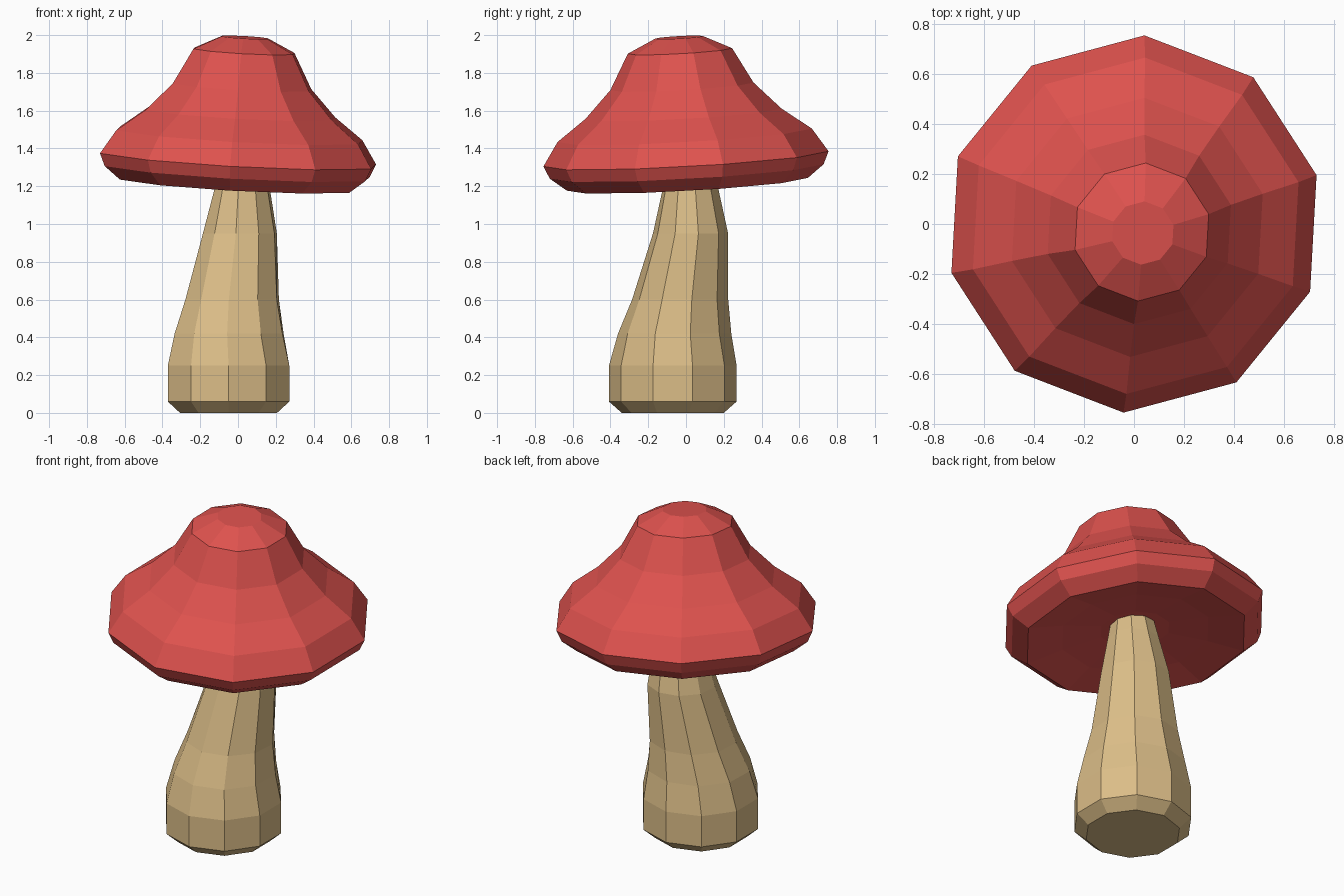
import bpy, bmesh
from math import sin, cos, radians
from mathutils import Matrix, Vector

SIDES = 10

cube = bpy.data.objects.get("Cube")
if cube:
    bpy.data.objects.remove(cube, do_unlink=True)


def material(name, rgb):
    mat = bpy.data.materials.new(name)
    mat.use_nodes = True
    mat.diffuse_color = (*rgb, 1)
    mat.node_tree.nodes["Principled BSDF"].inputs["Base Color"].default_value = (*rgb, 1)
    return mat


def loft(name, rings, mat):
    """Skin rings of (radius, x, y, z, turn in degrees), closing both ends."""
    bm = bmesh.new()
    loops = []
    for r, x, y, z, turn in rings:
        angles = [radians(turn + 360 * i / SIDES) for i in range(SIDES)]
        loops.append([bm.verts.new((x + r * cos(a), y + r * sin(a), z)) for a in angles])
    for low, high in zip(loops, loops[1:]):
        for i in range(SIDES):
            j = (i + 1) % SIDES
            bm.faces.new((low[i], low[j], high[j], high[i]))
    bm.faces.new(loops[0][::-1])
    bm.faces.new(loops[-1])
    bmesh.ops.recalc_face_normals(bm, faces=bm.faces)
    mesh = bpy.data.meshes.new(name)
    bm.to_mesh(mesh)
    bm.free()
    mesh.materials.append(mat)
    obj = bpy.data.objects.new(name, mesh)
    bpy.context.collection.objects.link(obj)
    return obj


red = material("cap red", (0.73, 0.084, 0.076))
tan = material("stem tan", (0.71, 0.51, 0.245))

# Stem: bevelled foot, then a leaning, slightly twisted taper
loft("stem", [
    (0.27, -0.05, -0.07, 0.0, 18),
    (0.338, -0.05, -0.07, 0.06, 18),
    (0.338, -0.05, -0.07, 0.25, 18),
    (0.30, -0.047, -0.06, 0.42, 16),
    (0.255, -0.031, -0.031, 0.6, 14),
    (0.20, 0.01, 0.024, 0.95, 12),
    (0.15, 0.022, 0.024, 1.18, 10),
    (0.125, 0.027, 0.022, 1.3, 9),
], tan)

# Cap: recessed underside, rounded rim, flared bell and faceted crown
cap_profile = [
    (0.20, -0.07), (0.43, -0.095), (0.64, -0.135), (0.727, -0.067), (0.757, 0.0),
    (0.675, 0.125), (0.52, 0.24), (0.38, 0.385), (0.277, 0.573), (0.127, 0.645),
]
cap = loft("cap", [(r, 0, 0, z, 15) for r, z in cap_profile], red)

# Tip the cap towards the front left
tilt = Matrix.Rotation(0.055, 4, "Y") @ Matrix.Rotation(0.056, 4, "X")
cap.data.transform(Matrix.Translation(Vector((0, 0, 1.345))) @ tilt)
